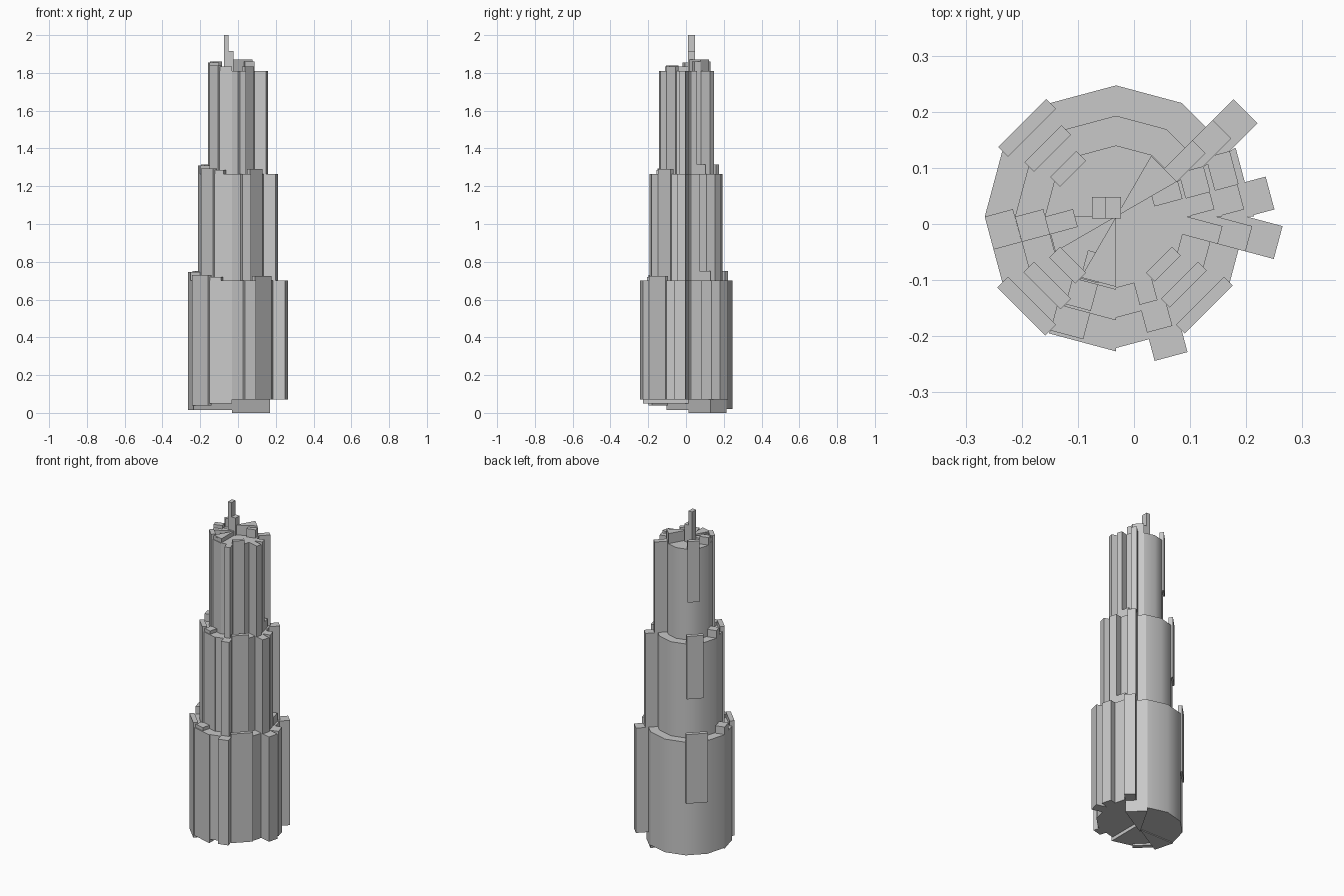
import bpy, bmesh, math
from mathutils import Vector

if "Cube" in bpy.data.objects:
    bpy.data.objects.remove(bpy.data.objects["Cube"])

CENTRE = Vector((-0.032, 0.013))
HALF = math.radians(15)

stone = bpy.data.materials.new("grey_stone")
stone.use_nodes = True
GREY = (0.58, 0.58, 0.58, 1)
stone.diffuse_color = GREY
stone.node_tree.nodes["Principled BSDF"].inputs["Base Color"].default_value = GREY


def prism(name, outline, z0, z1, smooth=False):
    """Extrude a plan outline, given around the tower axis, from z0 to z1."""
    bm = bmesh.new()
    face = bm.faces.new([bm.verts.new((*(CENTRE + p), z0)) for p in outline])
    top = bmesh.ops.extrude_face_region(bm, geom=[face])["geom"]
    bmesh.ops.translate(bm, vec=(0, 0, z1 - z0),
                        verts=[v for v in top if isinstance(v, bmesh.types.BMVert)])
    bmesh.ops.recalc_face_normals(bm, faces=bm.faces)
    mesh = bpy.data.meshes.new(name)
    bm.to_mesh(mesh)
    bm.free()
    mesh.materials.append(stone)
    obj = bpy.data.objects.new(name, mesh)
    bpy.context.collection.objects.link(obj)
    if smooth:
        bpy.ops.object.select_all(action='DESELECT')
        obj.select_set(True)
        bpy.context.view_layer.objects.active = obj
        bpy.ops.object.shade_smooth_by_angle(angle=math.radians(40))
    return obj


def polar(radius, degrees):
    a = math.radians(degrees)
    return Vector((radius * math.cos(a), radius * math.sin(a)))


def sector(name, start, end, radius, z0, z1, smooth=False):
    """Pie slice of the twelve-sided plan."""
    rim = [polar(radius, a) for a in range(start, end + 1, 30)]
    return prism(name, [Vector((0, 0))] + rim, z0, z1, smooth)


def block(name, angle, r0, r1, t0, t1, z0, z1):
    """Box placed by radial distance r and sideways distance t."""
    out, side = polar(1, angle), polar(1, angle + 90)
    plan = [out * r + side * t for r, t in ((r0, t0), (r1, t0), (r1, t1), (r0, t1))]
    return prism(name, plan, z0, z1)


# Facing wall slices: middle angle -> (extra radius, drop below the base)
WALLS = {15: (0.012, 0.0), 45: (0, 0.07), 195: (0, 0.055), 225: (0, 0.02),
         255: (0.006, 0.02), 285: (0, 0), 315: (0, 0), 345: (0, 0)}
# Buttresses: angle, projection, side of the slice
BARS = [(45, 0.07, -1), (15, 0.05, -1), (345, 0.065, 1), (285, 0.04, 1)]
# Ledge caps: angle, side of the slice, height
CAPS = [(15, 1, 0.05), (195, -1, 0.045), (255, -1, 0.02)]
# Flat plates: angle, projection, rise above the tier, share of wall height
PLATES = [(135, 0.01, 0.05, 0.58), (225, 0.013, 0.03, 1.05), (315, 0.008, 0.025, 1)]

TIERS = [("lower", 0.234, 0.07, 0.70), ("middle", 0.18, 0.70, 1.265),
         ("upper", 0.127, 1.265, 1.81)]

for tier, radius, base, top in TIERS:
    apothem = radius * math.cos(HALF)
    half = radius * math.sin(HALF)
    ground = tier == "lower"

    # Rounded back and faceted front
    sector(tier + "_back_wall", 60, 180, radius, base - 0.05 * ground, top, smooth=True)
    for angle, (extra, drop) in WALLS.items():
        sector(f"{tier}_wall_{angle}", angle - 15, angle + 15,
               radius + extra * radius / 0.234, base - drop * ground, top)

    # Buttresses standing on half of a slice
    for angle, projection, hand in BARS:
        block(f"{tier}_buttress_{angle}", angle, apothem - 0.02, apothem + projection,
              min(0, hand * half), max(0, hand * half), base, top)

    # Ledge caps
    for angle, hand, height in CAPS:
        block(f"{tier}_cap_{angle}", angle, apothem - 0.052, apothem,
              min(0, hand * half), max(0, hand * half), top, top + height)

    # Plates rising over the rim
    for angle, projection, rise, share in PLATES:
        block(f"{tier}_plate_{angle}", angle, apothem - 0.014, apothem + projection,
              -half, half, top - (top - base) * share, top + rise)

# Crown slices on the roof
for angle, rise in ((45, 0.06), (195, 0.025), (255, 0.025)):
    sector(f"crown_{angle}", angle - 15, angle + 15, 0.125, 1.81, 1.81 + rise)

# Stepped mast
block("mast_foot", 0, -0.018, 0.009, -0.003, 0.035, 1.81, 1.915)
block("mast", 0, -0.043, -0.018, -0.003, 0.035, 1.81, 2.0)
